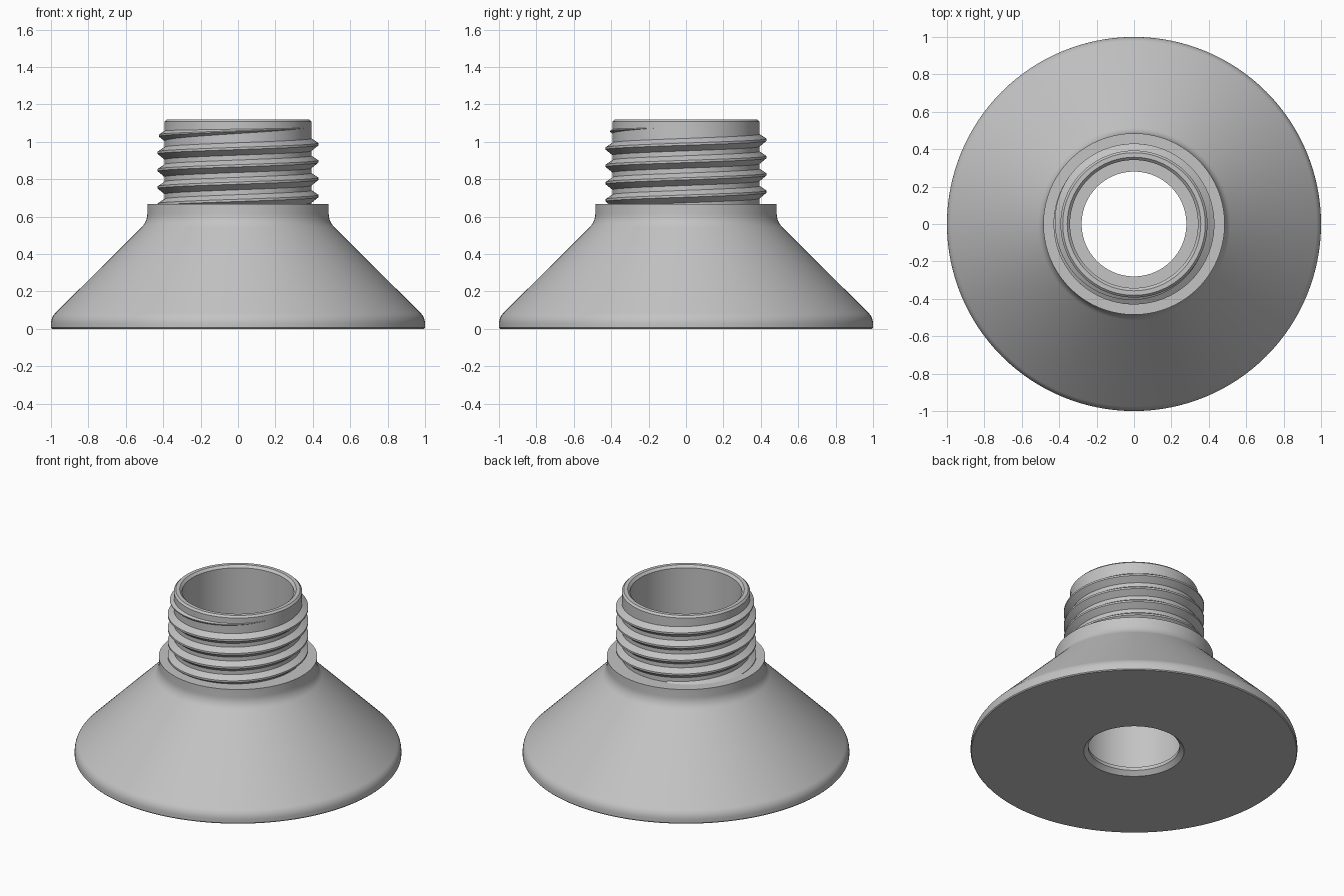
import bpy, bmesh
from math import sin, cos, pi, radians

if "Cube" in bpy.data.objects:
    bpy.data.objects.remove(bpy.data.objects["Cube"])

SEGMENTS = 128
grey = bpy.data.materials.new("plain grey")
grey.use_nodes = True
colour = (0.55, 0.55, 0.55, 1)
grey.diffuse_color = colour
grey.node_tree.nodes["Principled BSDF"].inputs["Base Color"].default_value = colour


def add_object(name, bm):
    bmesh.ops.recalc_face_normals(bm, faces=bm.faces)
    mesh = bpy.data.meshes.new(name)
    bm.to_mesh(mesh)
    bm.free()
    mesh.materials.append(grey)
    obj = bpy.data.objects.new(name, mesh)
    bpy.context.collection.objects.link(obj)
    bpy.ops.object.select_all(action="DESELECT")
    obj.select_set(True)
    bpy.context.view_layer.objects.active = obj
    bpy.ops.object.shade_smooth_by_angle(angle=radians(30))
    return obj


def arc(cx, cz, r, start, end, steps=6):
    angles = [radians(start + (end - start) * i / steps) for i in range(steps + 1)]
    return [(cx + r * cos(a), cz + r * sin(a)) for a in angles]


def lathe(name, profile):
    """Turn a closed (radius, height) outline around z."""
    bm = bmesh.new()
    rings = []
    for i in range(SEGMENTS):
        a = 2 * pi * i / SEGMENTS
        rings.append([bm.verts.new((r * cos(a), r * sin(a), z)) for r, z in profile])
    n = len(profile)
    for i, ring in enumerate(rings):
        after = rings[(i + 1) % SEGMENTS]
        for j in range(n):
            k = (j + 1) % n
            bm.faces.new((ring[j], after[j], after[k], ring[k]))
    return add_object(name, bm)


# Flared base with rounded rim, collar, neck and stepped bore
outline = [(0.307, 0), (0.995, 0), (1, 0.006)]
outline += arc(0.92, 0.028, 0.08, 0, 45)
outline += arc(0.585, 0.615, 0.1, 225, 180)
outline += [(0.485, 0.668), (0.393, 0.668),
            (0.393, 1.108), (0.381, 1.12),
            (0.357, 1.12), (0.342, 1.105),
            (0.342, 0.05), (0.28, 0.05), (0.28, 0.027)]
lathe("flared_base_and_neck", outline)

# Right-handed screw thread that fades out near the lip
PITCH, ROOT, DEPTH = 0.0925, 0.388, 0.042
FIRST, LAST, FADE = -0.7, 4.0, 0.6     # in turns
section = [(0, -0.04), (1, -0.006), (1, 0.006), (0, 0.034)]
bm = bmesh.new()
steps = int((LAST - FIRST) * SEGMENTS)
previous = None
for i in range(steps + 1):
    turn = FIRST + (LAST - FIRST) * i / steps
    a = 2 * pi * turn
    fade = max(0.1, min(1, (LAST - turn) / FADE))
    row = []
    for out, dz in section:
        r = ROOT + out * DEPTH * fade
        z = 0.71 + PITCH * turn + dz * fade
        row.append(bm.verts.new((r * cos(a), r * sin(a), z)))
    if previous:
        for j in range(4):
            k = (j + 1) % 4
            bm.faces.new((previous[j], row[j], row[k], previous[k]))
    else:
        bm.faces.new(row)
    previous = row
bm.faces.new(previous[::-1])
add_object("screw_thread", bm)
